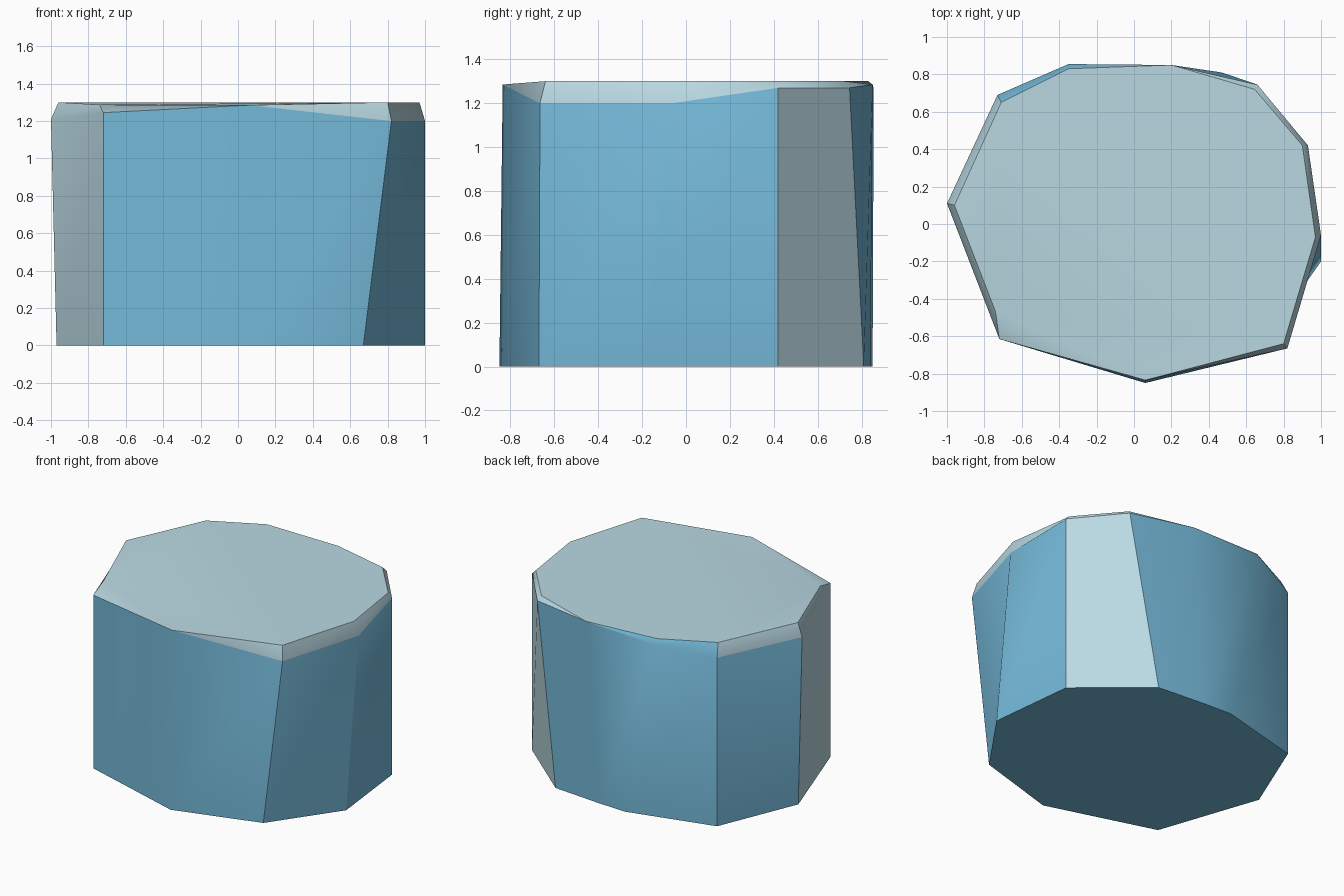
import bpy
import bmesh
import math

if "Cube" in bpy.data.objects:
    bpy.data.objects.remove(bpy.data.objects["Cube"])


def material(name, rgb):
    m = bpy.data.materials.new(name)
    m.diffuse_color = (*rgb, 1.0)
    m.use_nodes = True
    m.node_tree.nodes["Principled BSDF"].inputs["Base Color"].default_value = m.diffuse_color
    return m


blue = material("stone blue", (0.175, 0.48, 0.686))
grey = material("pale grey", (0.49, 0.694, 0.767))

# Columns round the block, counter-clockwise from the left corner:
# bottom x, y | shoulder x, y, z | rim x, y, z
columns = [
    ((-0.97, 0.11), (-1.00, 0.11, 1.21), (-0.96, 0.10, 1.30)),
    ((-0.72, -0.615), (-0.72, -0.615, 1.245), (-0.74, -0.47, 1.287)),
    ((0.06, -0.85), (0.06, -0.835, 1.285), (0.06, -0.835, 1.285)),
    ((0.67, -0.67), (0.82, -0.665, 1.20), (0.80, -0.64, 1.30)),
    ((1.00, -0.20), (1.00, -0.06, 1.20), (0.97, -0.07, 1.30)),
    ((0.93, 0.42), (0.93, 0.42, 1.27), (0.90, 0.42, 1.30)),
    ((0.47, 0.81), (0.66, 0.745, 1.27), (0.645, 0.72, 1.30)),
    ((0.11, 0.84), (0.20, 0.85, 1.285), (0.20, 0.85, 1.285)),
    ((-0.11, 0.85), (-0.35, 0.855, 1.265), (-0.35, 0.83, 1.30)),
    ((-0.73, 0.69), (-0.73, 0.69, 1.21), (-0.71, 0.65, 1.30)),
]
GREY_SIDES = {0, 5}      # worn side panels
BLUE_BEVELS = {7, 8}     # bevels that keep the side colour

# Stone block: side panels, bevelled shoulder, flat caps
bm = bmesh.new()
low = [bm.verts.new((*c[0], 0.0)) for c in columns]
mid = [bm.verts.new(c[1]) for c in columns]
top = [bm.verts.new(c[2]) for c in columns]
n = len(columns)
for i in range(n):
    j = (i + 1) % n
    side = bm.faces.new((low[i], low[j], mid[j], mid[i]))
    side.material_index = 1 if i in GREY_SIDES else 0
    bevel = bm.faces.new((mid[i], mid[j], top[j], top[i]))
    bevel.material_index = 0 if i in BLUE_BEVELS else 1
bm.faces.new(top).material_index = 1
bm.faces.new(low[::-1]).material_index = 0
bmesh.ops.remove_doubles(bm, verts=bm.verts[:], dist=0.001)
bmesh.ops.recalc_face_normals(bm, faces=bm.faces[:])

mesh = bpy.data.meshes.new("stone_block")
bm.to_mesh(mesh)
bm.free()
mesh.materials.append(blue)
mesh.materials.append(grey)
block = bpy.data.objects.new("stone_block", mesh)
bpy.context.collection.objects.link(block)

# Soft shading on shallow corners, crisp elsewhere
bpy.context.view_layer.objects.active = block
block.select_set(True)
bpy.ops.object.shade_smooth_by_angle(angle=math.radians(32))
